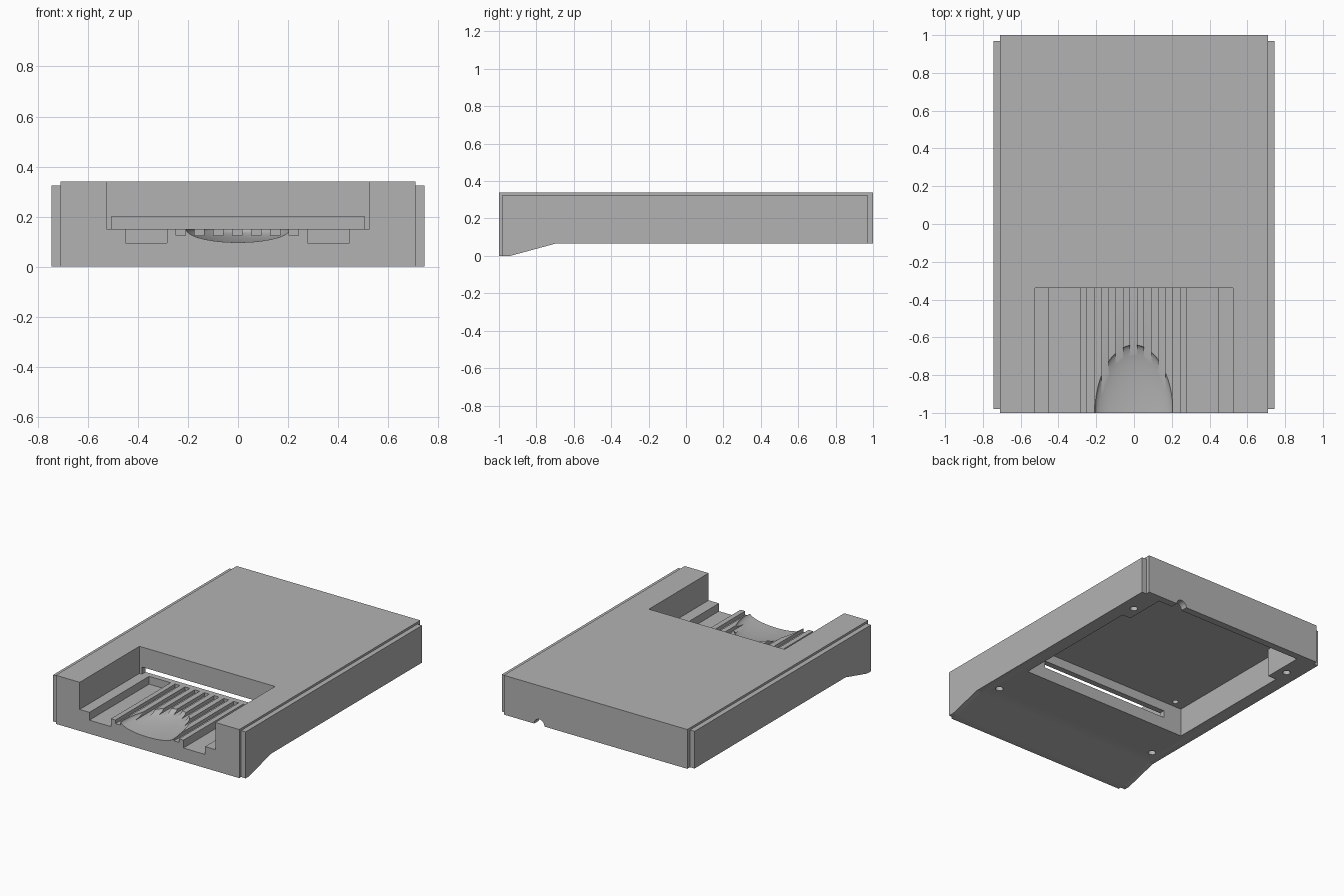
import bpy
import bmesh
from mathutils import Matrix

cube = bpy.data.objects.get("Cube")
if cube:
    bpy.data.objects.remove(cube, do_unlink=True)

grey = bpy.data.materials.new("plain_grey")
grey.use_nodes = True
colour = (0.45, 0.45, 0.45, 1)
grey.diffuse_color = colour
grey.node_tree.nodes["Principled BSDF"].inputs["Base Color"].default_value = colour


def add_object(name, bm):
    bmesh.ops.recalc_face_normals(bm, faces=bm.faces)
    mesh = bpy.data.meshes.new(name)
    bm.to_mesh(mesh)
    bm.free()
    mesh.materials.append(grey)
    obj = bpy.data.objects.new(name, mesh)
    bpy.context.scene.collection.objects.link(obj)
    return obj


def prism(name, points, axis, start, end):
    """Extrude a 2D profile along x, y or z."""
    place = {"x": lambda a, b: (start, a, b),
             "y": lambda a, b: (a, start, b),
             "z": lambda a, b: (a, b, start)}[axis]
    bm = bmesh.new()
    face = bm.faces.new([bm.verts.new(place(a, b)) for a, b in points])
    grown = bmesh.ops.extrude_face_region(bm, geom=[face])
    shift = [end - start if axis == k else 0 for k in "xyz"]
    verts = [g for g in grown["geom"] if isinstance(g, bmesh.types.BMVert)]
    bmesh.ops.translate(bm, verts=verts, vec=shift)
    return add_object(name, bm)


def box(name, x, y, z):
    return prism(name, [(x[0], y[0]), (x[1], y[0]), (x[1], y[1]), (x[0], y[1])], "z", *z)


def cylinder(name, radius, depth, centre, turn=0):
    bm = bmesh.new()
    bmesh.ops.create_cone(bm, cap_ends=True, segments=24, radius1=radius, radius2=radius,
                          depth=depth, matrix=Matrix.Translation(centre) @ Matrix.Rotation(turn, 4, "X"))
    return add_object(name, bm)


def cut(target, cutter):
    cutter.hide_render = True
    mod = target.modifiers.new("cut", "BOOLEAN")
    mod.operation = "DIFFERENCE"
    mod.solver = "EXACT"
    mod.object = cutter
    bpy.context.view_layer.objects.active = target
    bpy.ops.object.modifier_apply(modifier=mod.name)
    bpy.data.objects.remove(cutter, do_unlink=True)


def side_profile(front, back, top):
    return [(front, 0), (-0.94, 0), (-0.70, 0.065), (back, 0.065), (back, top), (front, top)]


# Main housing and the slightly lower side panels
housing = prism("housing", side_profile(-1, 1, 0.34), "x", -0.71, 0.71)
for name, sign in (("left_side_panel", 1), ("right_side_panel", -1)):
    prism(name, side_profile(-0.98, 0.97, 0.325), "x", sign * 0.71, sign * 0.745)

# Front recess with two deep channels and seven fine grooves
floor, right = 0.15, 0.525
steps = [(-0.45, -0.283, 0.095)]
steps += [(i * 0.0755 - 0.022, i * 0.0755 + 0.016, 0.125) for i in range(-3, 4)]
steps += [(0.278, 0.445, 0.095)]
outline = [(-right, 0.5), (-right, floor)]
for a, b, low in steps:
    outline += [(a, floor), (a, low), (b, low), (b, floor)]
outline += [(right, floor), (right, 0.5)]
cut(housing, prism("recess_cutter", outline, "y", -1.1, -0.34))

# Thumb scoop in the recess floor
bm = bmesh.new()
bmesh.ops.create_uvsphere(bm, u_segments=64, v_segments=32, radius=1)
bmesh.ops.scale(bm, verts=bm.verts, vec=(0.207, 0.36, 0.053))
bmesh.ops.translate(bm, verts=bm.verts, vec=(0, -1, 0.15))
cut(housing, add_object("scoop_cutter", bm))

# Underside cavity, narrowed between the rear screw blocks
cavity = [(-0.65, -0.30), (0.65, -0.30), (0.65, 0.66), (0.585, 0.66),
          (0.585, 0.95), (-0.585, 0.95), (-0.585, 0.66), (-0.65, 0.66)]
cut(housing, prism("cavity_cutter", cavity, "z", -0.1, 0.265))

# Slot joining the recess and the cavity
cut(housing, box("slot_cutter", (-0.505, 0.505), (-0.36, -0.28), (0.15, 0.20)))

# Cable notch in the back wall
cut(housing, cylinder("notch_cutter", 0.04, 0.2, (0.435, 1, 0.065), 1.5708))

# Blind screw holes in the corners and a small one in the cavity roof
for x in (-0.647, 0.647):
    for y in (-0.59, 0.77):
        cut(housing, cylinder("screw_cutter", 0.025, 0.2, (x, y, 0.065)))
cut(housing, cylinder("roof_hole_cutter", 0.02, 0.08, (-0.56, -0.25, 0.265)))

# Smooth the scoop and holes, keep the other edges sharp
bpy.ops.object.select_all(action="DESELECT")
housing.select_set(True)
bpy.context.view_layer.objects.active = housing
bpy.ops.object.shade_smooth_by_angle(angle=0.5)
